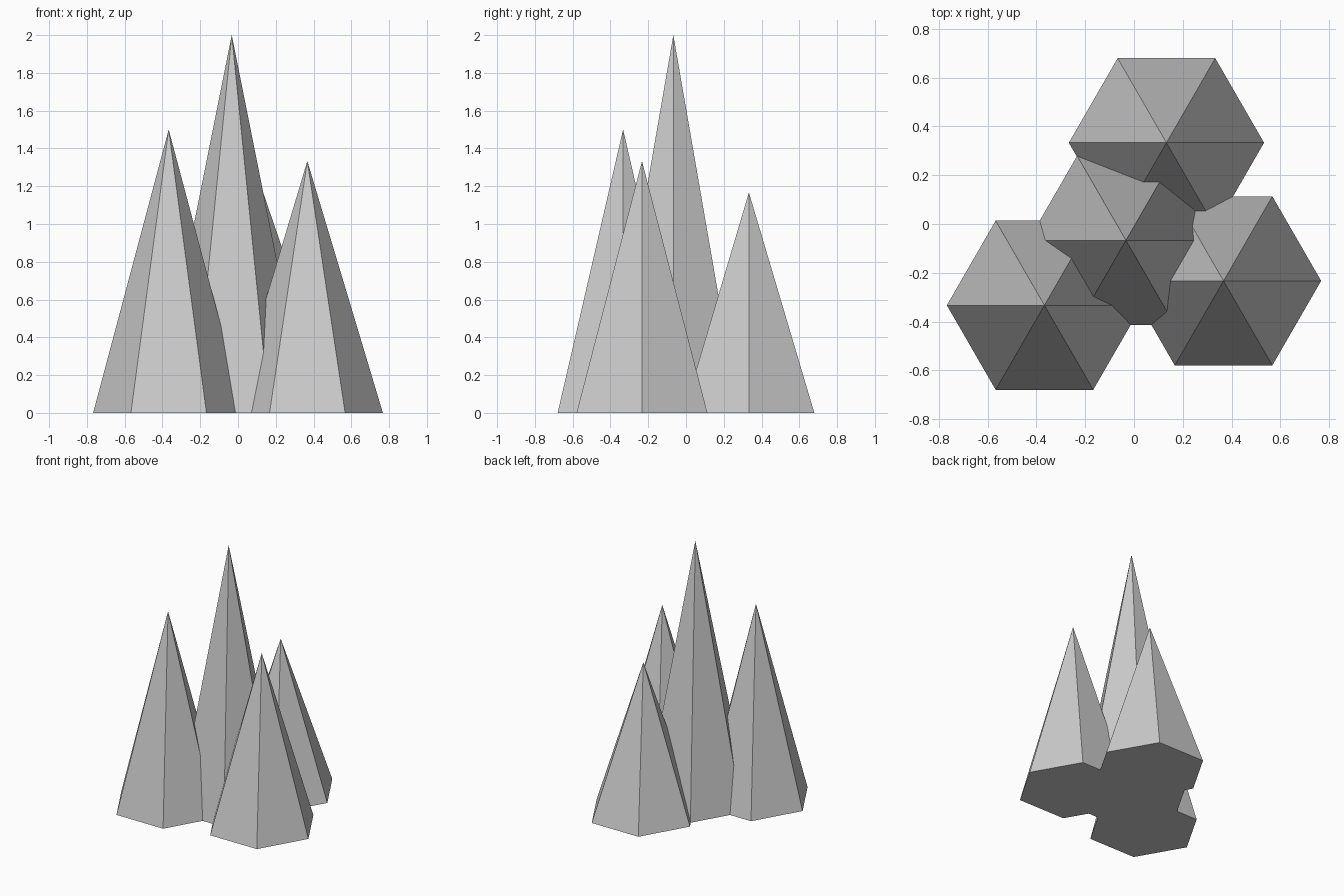
import bpy

cube = bpy.data.objects.get("Cube")
if cube:
    bpy.data.objects.remove(cube, do_unlink=True)

# One plain grey for the whole cluster
GREY = (0.6, 0.6, 0.6, 1.0)
grey = bpy.data.materials.new("stone_grey")
grey.use_nodes = True
grey.diffuse_color = GREY
grey.node_tree.nodes["Principled BSDF"].inputs["Base Color"].default_value = GREY

RADIUS = 0.4


def spike(name, x, y, height):
    """Six-sided pointed spike standing on the ground, with corners along x."""
    bpy.ops.mesh.primitive_cone_add(
        vertices=6, radius1=RADIUS, radius2=0, depth=height,
        location=(x, y, height / 2), rotation=(0, 0, 0.5235988))
    obj = bpy.context.object
    obj.name = name
    obj.data.materials.append(grey)
    return obj


# Cluster of overlapping spikes
spike("centre_spike", -0.033, -0.067, 2.0)
spike("front_right_spike", -0.367, -0.333, 1.5)
spike("front_left_spike", 0.367, -0.233, 1.333)
spike("back_spike", 0.133, 0.333, 1.167)
